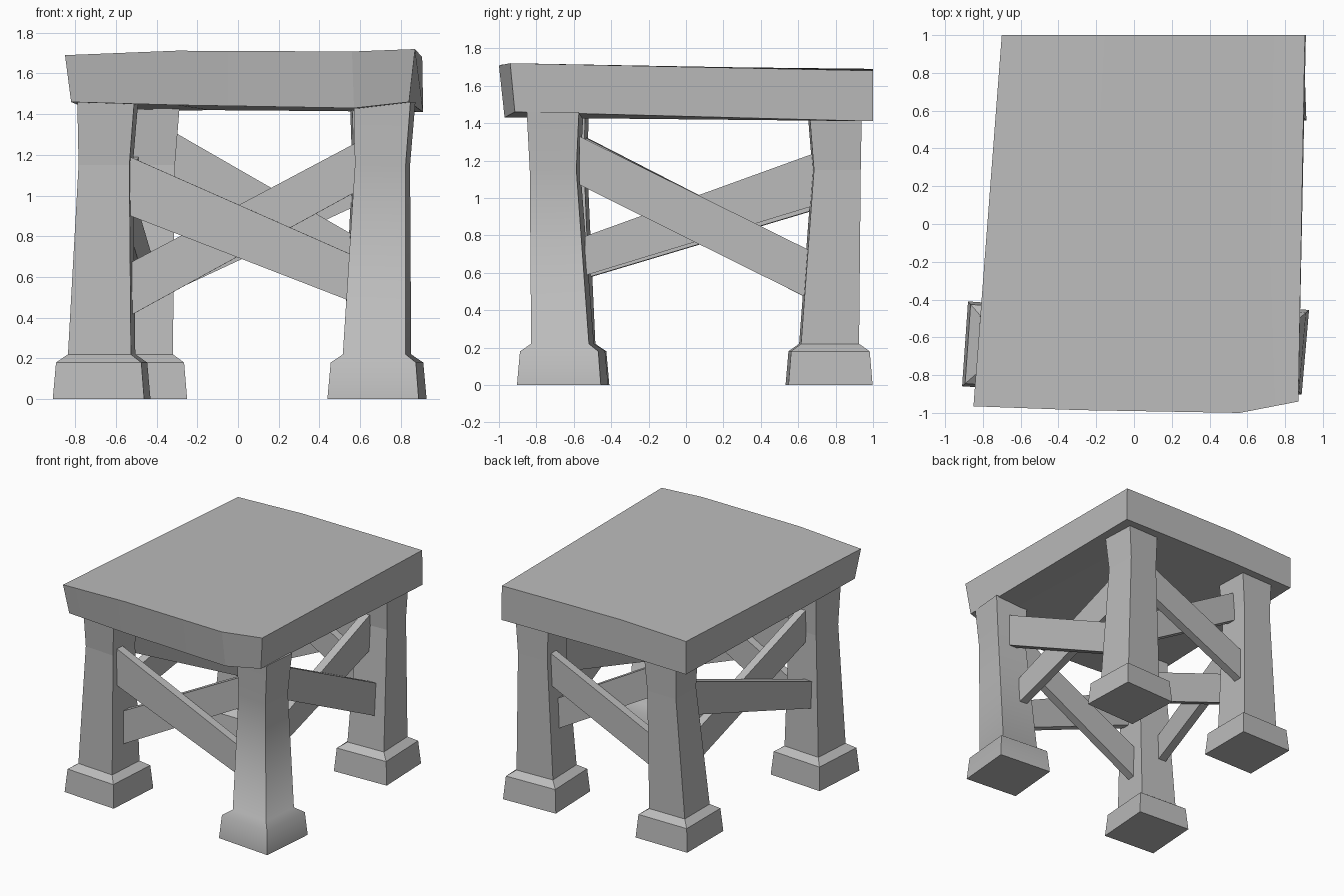
import bpy, bmesh
from math import radians
from mathutils import Vector, Matrix

cube = bpy.data.objects.get("Cube")
if cube:
    bpy.data.objects.remove(cube, do_unlink=True)

stone = bpy.data.materials.new("plain_grey")
stone.use_nodes = True
grey = (0.5, 0.5, 0.5, 1)
stone.diffuse_color = grey
stone.node_tree.nodes["Principled BSDF"].inputs["Base Color"].default_value = grey


def finish(name, bm):
    bmesh.ops.recalc_face_normals(bm, faces=bm.faces)
    mesh = bpy.data.meshes.new(name)
    bm.to_mesh(mesh)
    bm.free()
    mesh.materials.append(stone)
    obj = bpy.data.objects.new(name, mesh)
    bpy.context.collection.objects.link(obj)
    return obj


def loft(name, rings):
    """Skin a stack of equal rings and cap both ends."""
    bm = bmesh.new()
    loops = [[bm.verts.new(p) for p in ring] for ring in rings]
    n = len(loops[0])
    for low, high in zip(loops, loops[1:]):
        for i in range(n):
            j = (i + 1) % n
            bm.faces.new((low[i], low[j], high[j], high[i]))
    bm.faces.new(loops[0])
    bm.faces.new(loops[-1])
    return finish(name, bm)


# Legs: square section with a flared foot and a slight waist near the top
LEG_Z = (0, 0.18, 0.22, 1.15, 1.46)
LEG_HALF = (0.225, 0.21, 0.155, 0.125, 0.14)
SQUARE = ((-1, -1), (1, -1), (1, 1), (-1, 1))


def leg(name, foot, waist, top, turn):
    spin = Matrix.Rotation(radians(turn), 3, 'Z')
    centres = (foot, foot, foot, waist, top)
    rings = [[spin @ Vector((sx * h, sy * h, 0)) + Vector((c[0], c[1], z))
              for sx, sy in SQUARE]
             for z, h, c in zip(LEG_Z, LEG_HALF, centres)]
    return loft(name, rings)


leg("front_right_leg", (-0.67, -0.65), (-0.65, -0.66), (-0.64, -0.67), -4)
smooth_leg = leg("front_left_leg", (0.683, -0.66), (0.71, -0.70), (0.72, -0.70), -5)
leg("back_right_leg", (-0.475, 0.76), (-0.435, 0.80), (-0.425, 0.795), 0)
leg("back_left_leg", (0.68, 0.765), (0.69, 0.805), (0.695, 0.795), 2)

# One leg is smooth along its length, with crisp corner edges
mesh = smooth_leg.data
for p in mesh.polygons:
    p.use_smooth = abs(p.normal.z) < 0.95
for e in mesh.edges:
    a, b = (mesh.vertices[i].co.z for i in e.vertices)
    e.use_edge_sharp = abs(a - b) > 0.01 or max(a, b) < 0.01 or min(a, b) > 1.4


# Crossed braces: planks with upright ends
def brace(name, start, end, height, end_height=None, thick=0.065):
    a, b = Vector(start), Vector(end)
    side = (b - a).cross(Vector((0, 0, 1))).normalized() * thick / 2
    rings = []
    for p, h in ((a, height), (b, end_height or height)):
        up = Vector((0, 0, h / 2))
        rings.append([p - side - up, p + side - up, p + side + up, p - side + up])
    return loft(name, rings)


brace("front_brace_outer", (-0.54, -0.72, 1.05), (0.57, -0.735, 0.59), 0.29, 0.23)
brace("front_brace_inner", (-0.53, -0.65, 0.54), (0.60, -0.665, 1.15), 0.26, 0.24)
brace("back_brace_outer", (-0.31, 0.845, 0.66), (0.57, 0.845, 1.07), 0.25)
brace("back_brace_inner", (-0.31, 0.775, 1.19), (0.56, 0.775, 0.69), 0.24)
brace("left_brace_outer", (0.715, -0.57, 1.20), (0.715, 0.68, 0.58), 0.26)
brace("left_brace_inner", (0.645, -0.54, 0.69), (0.645, 0.69, 1.10), 0.21, 0.28)
brace("right_brace_outer", (-0.705, -0.52, 0.68), (-0.52, 0.67, 1.06), 0.21, 0.26)
brace("right_brace_inner", (-0.64, -0.54, 1.20), (-0.455, 0.67, 0.58), 0.25)

# Tabletop: a worn slab, skinned in slices from one side to the other
# each slice: front top, front bottom, back bottom, back top
SLICES = (
    ((-0.85, -0.965, 1.69), (-0.82, -0.93, 1.46), (-0.70, 1, 1.41), (-0.70, 1, 1.67)),
    ((-0.30, -0.985, 1.712), (-0.30, -0.95, 1.445), (-0.14, 1, 1.42), (-0.14, 1, 1.69)),
    ((0.56, -1, 1.708), (0.57, -0.97, 1.43), (0.5, 1, 1.415), (0.5, 1, 1.685)),
    ((0.87, -0.94, 1.72), (0.84, -0.915, 1.46), (0.91, 1, 1.41), (0.905, 1, 1.68)),
)
top = loft("tabletop", SLICES)
for p in top.data.polygons:
    p.use_smooth = True
top.data.set_sharp_from_angle(angle=radians(10))
